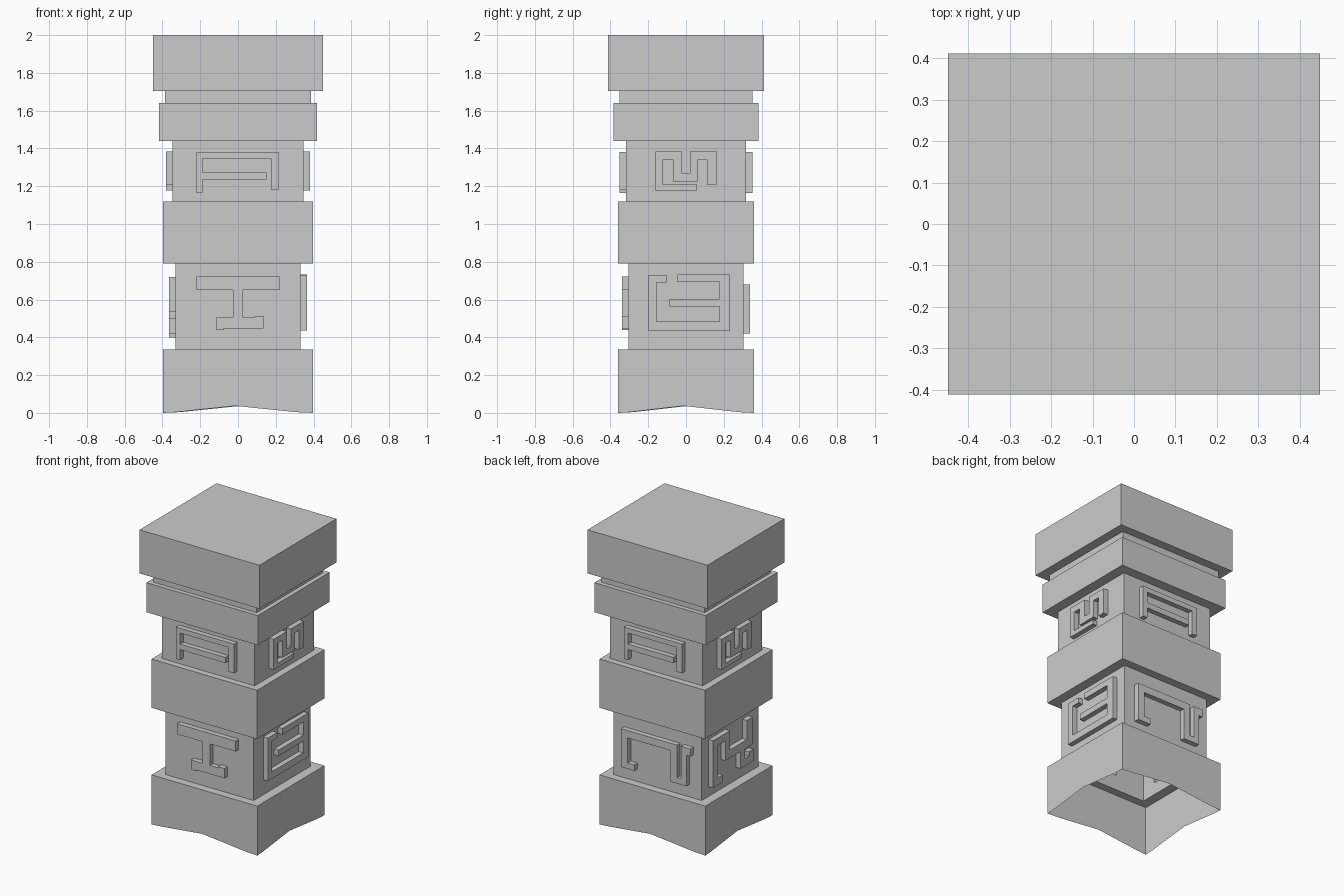
import bpy, bmesh
from mathutils import Vector

if "Cube" in bpy.data.objects:
    bpy.data.objects.remove(bpy.data.objects["Cube"])

bm = bmesh.new()

# Four sides: (direction to the viewer's right, outward direction)
X, Y = Vector((1, 0, 0)), Vector((0, 1, 0))
SIDES = {"front": (X, -Y), "right": (Y, X), "back": (-X, Y), "left": (-Y, -X)}
RELIEF = 0.034


def place(side, hx, hy, u, z, out=0.0):
    r, n = SIDES[side]
    depth = hy if side in ("front", "back") else hx
    return r * u + n * (depth + out) + Vector((0, 0, z))


def half_width(side, hx, hy):
    return hx if side in ("front", "back") else hy


def face(points):
    return bm.faces.new([bm.verts.new(p) for p in points])


def loop_edges(verts):
    return [bm.edges.new((verts[i - 1], verts[i])) for i in range(len(verts))]


# Wall with a raised, hollow-backed fret pattern
def fret_wall(side, hx, hy, z0, z1, outline):
    w = half_width(side, hx, hy)
    rect = [bm.verts.new(place(side, hx, hy, u, z))
            for u, z in ((-w, z0), (w, z0), (w, z1), (-w, z1))]
    low = [bm.verts.new(place(side, hx, hy, u, z)) for u, z in outline]
    high = [bm.verts.new(place(side, hx, hy, u, z, RELIEF)) for u, z in outline]
    edges = loop_edges(rect) + loop_edges(low)
    bmesh.ops.triangle_fill(bm, use_beauty=True, use_dissolve=False,
                            edges=edges, normal=SIDES[side][1])
    for i in range(len(low)):
        bm.faces.new((low[i - 1], low[i], high[i], high[i - 1]))
    bm.faces.new(high)


# Flat ring stepping between two tiers
def ledge(a, b, z):
    for side in SIDES:
        wa, wb = half_width(side, *a), half_width(side, *b)
        face([place(side, *a, -wa, z), place(side, *a, wa, z),
              place(side, *b, wb, z), place(side, *b, -wb, z)])


# Fret outlines as (across, height)
HIGH_BRIDGE = [(-.22, 1.165), (-.187, 1.165), (-.187, 1.235), (.151, 1.235), (.151, 1.273),
               (-.187, 1.273), (-.187, 1.347), (.175, 1.347), (.175, 1.183), (.214, 1.183),
               (.214, 1.38), (-.22, 1.38)]
HIGH_MEANDER = [(-.162, 1.178), (.057, 1.178), (.057, 1.209), (-.122, 1.209), (-.122, 1.342),
                (-.069, 1.342), (-.069, 1.225), (.063, 1.225), (.063, 1.342), (.111, 1.342),
                (.111, 1.21), (.161, 1.21), (.161, 1.385), (.021, 1.385), (.021, 1.268),
                (-.021, 1.268), (-.021, 1.385), (-.162, 1.385)]
LOW_FRONT = [(-.116, .438), (-.077, .438), (-.077, .446), (.135, .446), (.135, .512),
             (.087, .512), (.087, .504), (.027, .504), (.027, .65), (.219, .65),
             (.219, .721), (-.22, .721), (-.22, .65), (-.027, .65), (-.027, .504),
             (-.116, .504)]
LOW_RIGHT = [(-.201, .435), (.232, .435), (.232, .732), (-.045, .732), (-.045, .692),
             (.177, .692), (.177, .602), (-.087, .602), (-.087, .562), (.177, .562),
             (.177, .483), (-.156, .483), (-.156, .69), (-.1, .69), (-.1, .727),
             (-.201, .727)]
LOW_BACK = [(-.25, .42), (-.15, .42), (-.15, .46), (-.20, .46), (-.20, .63), (.12, .63),
            (.12, .42), (.24, .42), (.24, .63), (.27, .63), (.27, .68), (.20, .68),
            (.20, .46), (.17, .46), (.17, .68), (-.25, .68)]
LOW_LEFT = [(-.23, .40), (-.13, .40), (-.13, .45), (-.18, .45), (-.18, .67), (-.10, .67),
            (-.10, .535), (.06, .535), (.06, .42), (.20, .42), (.20, .50), (.15, .50),
            (.15, .47), (.11, .47), (.11, .535), (.19, .535), (.19, .72), (.13, .72),
            (.13, .59), (-.05, .59), (-.05, .72), (-.23, .72)]
LOW = {"front": LOW_FRONT, "right": LOW_RIGHT, "back": LOW_BACK, "left": LOW_LEFT}
HIGH = {"front": HIGH_BRIDGE, "back": HIGH_BRIDGE, "right": HIGH_MEANDER, "left": HIGH_MEANDER}

# Tiers from the ground up: half width, half depth, bottom, top, patterns
TIERS = [(.396, .359, 0.0, .335, None), (.331, .305, .335, .79, LOW),
         (.396, .361, .79, 1.12, None), (.347, .317, 1.12, 1.44, HIGH),
         (.417, .384, 1.44, 1.64, None), (.387, .353, 1.64, 1.705, None),
         (.449, .412, 1.705, 2.0, None)]

for i, (hx, hy, z0, z1, frets) in enumerate(TIERS):
    for side in SIDES:
        w = half_width(side, hx, hy)
        if frets:
            fret_wall(side, hx, hy, z0, z1, frets[side])
            continue
        bottom = [(-w, z0), (w, z0)]
        if i == 0:  # worn, arched foot
            bottom[1:1] = [(-.83 * w, .004), (-.04 * w, .037), (.78 * w, .004)]
        face([place(side, hx, hy, u, z) for u, z in bottom + [(w, z1), (-w, z1)]])
    if i:
        ledge(TIERS[i - 1][:2], (hx, hy), z0)

# Top cap
hx, hy = TIERS[-1][:2]
face([(-hx, -hy, 2), (hx, -hy, 2), (hx, hy, 2), (-hx, hy, 2)])

bmesh.ops.remove_doubles(bm, verts=bm.verts[:], dist=0.0005)
bmesh.ops.recalc_face_normals(bm, faces=bm.faces[:])
mesh = bpy.data.meshes.new("carved_pillar")
bm.to_mesh(mesh)
bm.free()
pillar = bpy.data.objects.new("carved_pillar", mesh)
bpy.context.collection.objects.link(pillar)
